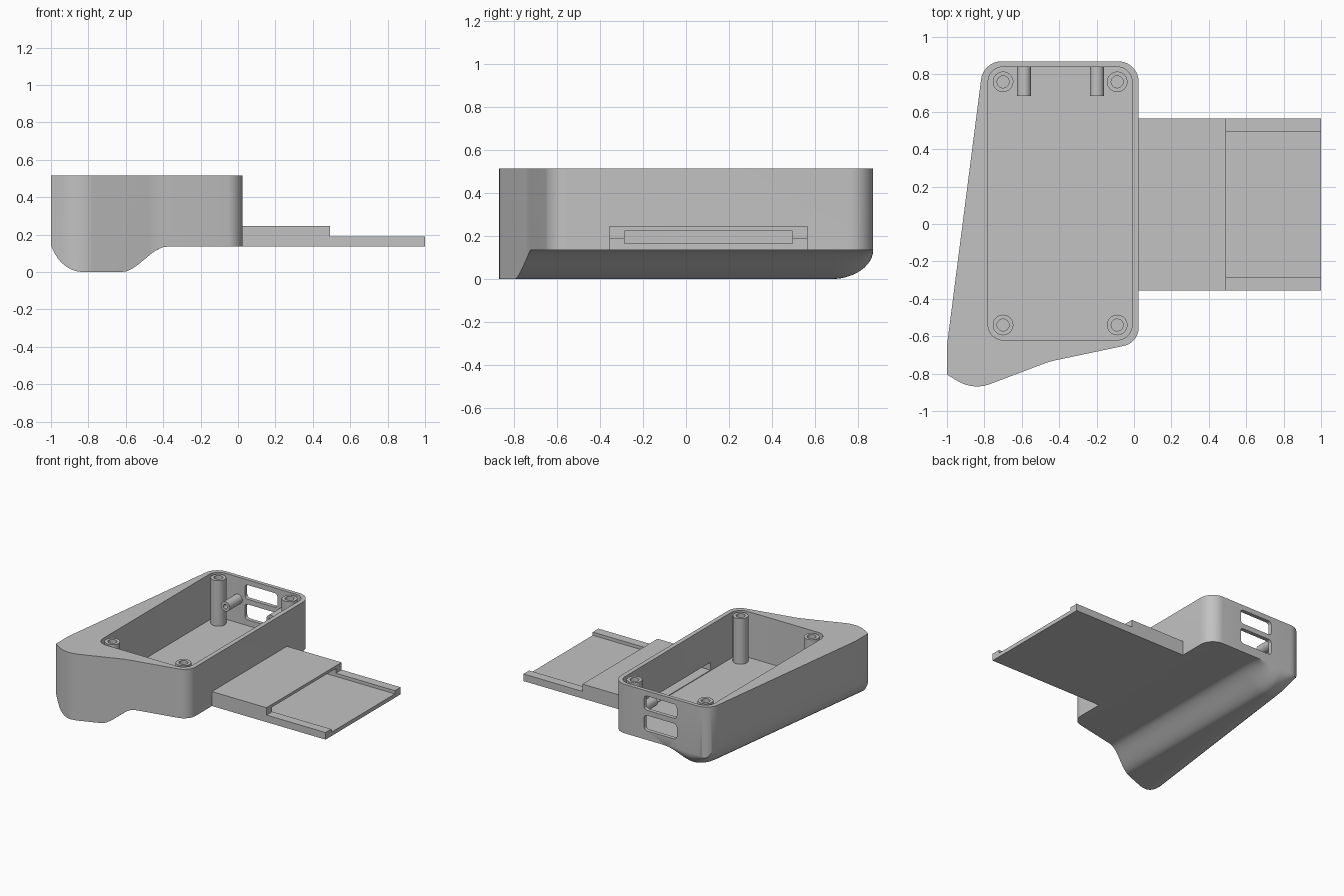
import bpy, bmesh, math
from mathutils import Vector

if "Cube" in bpy.data.objects:
    bpy.data.objects.remove(bpy.data.objects["Cube"], do_unlink=True)

grey = bpy.data.materials.new("plain grey")
grey.use_nodes = True
colour = (0.54, 0.54, 0.54, 1)
grey.diffuse_color = colour
grey.node_tree.nodes["Principled BSDF"].inputs["Base Color"].default_value = colour

TOP, BASE, FLOOR = 0.515, 0.135, 0.16


def orient(bm):
    """Point every face outward."""
    bmesh.ops.recalc_face_normals(bm, faces=bm.faces[:])
    if bm.calc_volume(signed=True) < 0:
        bmesh.ops.reverse_faces(bm, faces=bm.faces[:])


def prism(name, outline, lo, hi, axis="z"):
    """Extrude an outline along z, or along y with the outline in x and z."""
    bm = bmesh.new()
    rows = [[bm.verts.new((p[0], p[1], h) if axis == "z" else (p[0], h, p[1]))
             for p in outline] for h in (lo, hi)]
    for i in range(len(outline)):
        bm.faces.new((rows[0][i - 1], rows[0][i], rows[1][i], rows[1][i - 1]))
    for row in rows:
        bm.faces.new(row)
    orient(bm)
    mesh = bpy.data.meshes.new(name)
    bm.to_mesh(mesh)
    bm.free()
    mesh.materials.append(grey)
    obj = bpy.data.objects.new(name, mesh)
    bpy.context.collection.objects.link(obj)
    return obj


def rounded(corners, steps=10):
    """Turn (x, y, radius) corners into an outline with true arcs."""
    out = []
    for i, (x, y, r) in enumerate(corners):
        c = Vector((x, y))
        if r == 0:
            out.append(c)
            continue
        a = (Vector(corners[i - 1][:2]) - c).normalized()
        b = (Vector(corners[(i + 1) % len(corners)][:2]) - c).normalized()
        half = a.angle(b) / 2
        centre = c + (a + b).normalized() * (r / math.sin(half))
        start = c + a * (r / math.tan(half)) - centre
        end = c + b * (r / math.tan(half)) - centre
        turn = math.pi - 2 * half
        for k in range(steps + 1):
            t = k / steps
            p = start * math.sin((1 - t) * turn) + end * math.sin(t * turn)
            out.append(centre + p / math.sin(turn))
    return out


def box(name, x0, x1, y0, y1, z0, z1, r=0.0, axis="z"):
    if axis == "z":
        (c, d), lo, hi = (y0, y1), z0, z1
    else:
        (c, d), lo, hi = (z0, z1), y0, y1
    return prism(name, rounded([(x0, c, r), (x1, c, r), (x1, d, r), (x0, d, r)]), lo, hi, axis)


def disc(x, y, r, n=32):
    return [(x + r * math.cos(2 * math.pi * i / n), y + r * math.sin(2 * math.pi * i / n))
            for i in range(n)]


def cut(obj, cutters):
    """Subtract each cutter and discard it."""
    for cutter in cutters:
        cutter.hide_render = True
        mod = obj.modifiers.new("cut", "BOOLEAN")
        mod.operation, mod.solver, mod.object = "DIFFERENCE", "EXACT", cutter
        bpy.context.view_layer.update()
        graph = bpy.context.evaluated_depsgraph_get()
        mesh = bpy.data.meshes.new_from_object(obj.evaluated_get(graph))
        obj.modifiers.clear()
        obj.data = mesh
        bpy.data.objects.remove(cutter, do_unlink=True)


# Body: plan outline
BACK, ROUND = 0.87, 0.2
EDGE = Vector((-1, -0.65, 0))
ALONG = (Vector((-0.805, BACK, 0)) - EDGE).normalized()
INWARD = Vector((ALONG.y, -ALONG.x, 0))
GRIP_IN, GRIP_OUT = -0.62, -0.38
body = prism("body", rounded([
    (-1, -0.805, 0), (-0.86, -0.89, 0.2), (-0.45, -0.735, 0.4), (0.025, -0.635, 0.1),
    (0.025, BACK, 0.11), (-0.805, BACK, 0.11), (EDGE.x, EDGE.y, 0)]), 0, TOP)


def fillet(distance):
    """Height share of a quarter round, 1 at the edge and 0 further in."""
    u = min(1, max(0, 1 - distance / ROUND))
    return 1 - math.sqrt(1 - u * u)


# Underside: rounded outer edge, hanging grip, S-curve up to the flat base
def underside(p):
    flat = Vector((p.x, p.y, 0))
    t = min(1, max(0, (p.x - GRIP_IN) / (GRIP_OUT - GRIP_IN)))
    z = max(0.25 * fillet((flat - EDGE).dot(INWARD)), BASE * t * t * (3 - 2 * t))
    return z + BASE * fillet(BACK - p.y) * max(0, 1 - z / BASE)


bm = bmesh.new()
bm.from_mesh(body.data)
insets = [ROUND * (1 - math.cos(k / 12 * math.pi / 2)) for k in range(1, 13)]
planes = [(EDGE + INWARD * d, INWARD) for d in insets]
planes += [(Vector((0, BACK - d, 0)), Vector((0, 1, 0))) for d in insets]
planes += [(Vector((GRIP_IN + (GRIP_OUT - GRIP_IN) * k / 12, 0, 0)), Vector((1, 0, 0)))
           for k in range(13)]


def bottom_faces():
    return [f for f in bm.faces if all(v.co.z < 0.0001 for v in f.verts)]


for point, normal in planes:
    faces = bottom_faces()
    geom = {g for f in faces for g in (*f.verts, *f.edges)}
    bmesh.ops.bisect_plane(bm, geom=list(geom) + faces, dist=0.0001,
                           plane_co=point, plane_no=normal)
faces = bottom_faces()
bmesh.ops.triangulate(bm, faces=faces)
for v in bm.verts:
    if v.co.z < 0.0001:
        v.co.z = underside(v.co)
orient(bm)
bm.to_mesh(body.data)
bm.free()


# Slot running from the tray into the cavity
def slot():
    return box("slot_cutter", -0.1, 1.1, -0.285, 0.495, 0.165, 0.225)


# Cavity, slot and the two rear windows
cut(body, [
    box("cavity_cutter", -0.78, -0.01, -0.62, 0.84, FLOOR, 0.7, 0.08),
    slot(),
    box("upper_window_cutter", -0.53, -0.25, 0.8, 0.95, 0.365, 0.475, 0.025, "y"),
    box("lower_window_cutter", -0.53, -0.25, 0.8, 0.95, 0.205, 0.325, 0.025, "y")])

# Side tray with lowered outer half
tray = box("side_tray", 0.02, 1, -0.355, 0.565, BASE, 0.247)
cut(tray, [box("step_cutter", 0.493, 1.1, -0.5, 0.7, 0.19, 0.4), slot()])
parts = [body, tray]

# Screw posts in the cavity corners
for side, x in (("right", -0.70), ("left", -0.09)):
    for end, y in (("front", -0.54), ("back", 0.76)):
        post = prism(f"{end}_{side}_post", disc(x, y, 0.055), FLOOR - 0.01, TOP - 0.002)
        cut(post, [prism("post_hole", disc(x, y, 0.032), 0.25, 0.7)])
        parts.append(post)

# Horizontal pegs on the back wall
for side, x in (("right", -0.588), ("left", -0.198)):
    peg = prism(f"{side}_peg", disc(x, 0.345, 0.038), 0.685, 0.85, "y")
    cut(peg, [prism("peg_hole", disc(x, 0.345, 0.017), 0.6, 0.8, "y")])
    parts.append(peg)

# Smooth the curves and keep the edges sharp
bpy.ops.object.select_all(action="DESELECT")
for part in parts:
    part.select_set(True)
bpy.context.view_layer.objects.active = body
bpy.ops.object.shade_smooth_by_angle(angle=math.radians(30))
